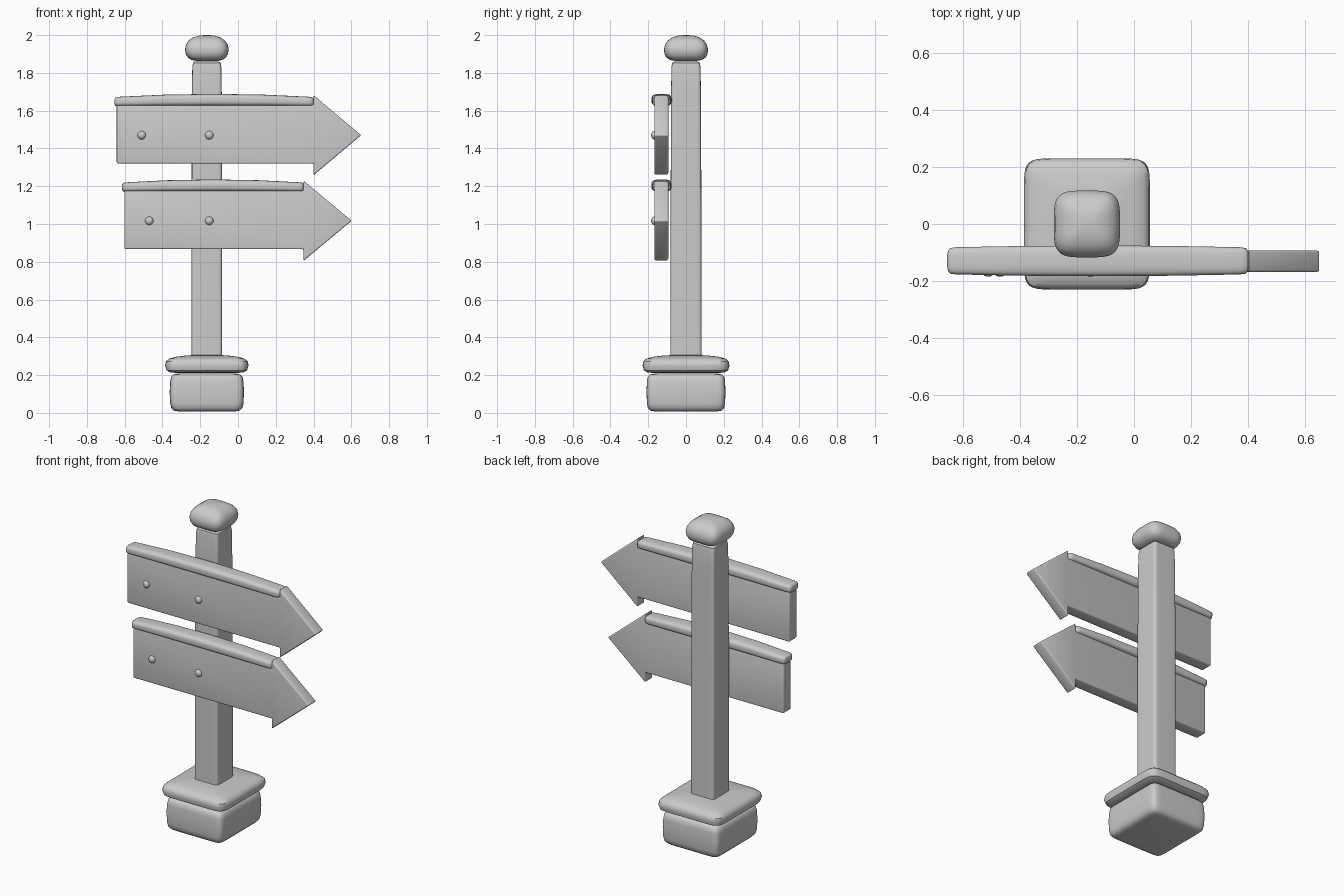
import bpy, bmesh, math
from mathutils import Vector

cube = bpy.data.objects.get("Cube")
if cube:
    bpy.data.objects.remove(cube, do_unlink=True)

grey = bpy.data.materials.new("plain grey")
grey.use_nodes = True
colour = (0.6, 0.6, 0.6, 1)
grey.diffuse_color = colour
grey.node_tree.nodes["Principled BSDF"].inputs["Base Color"].default_value = colour

POST_X = -0.165


def finish(name, bm, angle=40):
    bmesh.ops.recalc_face_normals(bm, faces=bm.faces)
    mesh = bpy.data.meshes.new(name)
    bm.to_mesh(mesh)
    bm.free()
    mesh.materials.append(grey)
    obj = bpy.data.objects.new(name, mesh)
    bpy.context.collection.objects.link(obj)
    bpy.ops.object.select_all(action="DESELECT")
    obj.select_set(True)
    bpy.context.view_layer.objects.active = obj
    bpy.ops.object.shade_smooth_by_angle(angle=math.radians(angle))
    return obj


def loft(name, rings, power, place, angle=40, steps=48):
    """Skin rounded-square rings (position, half width, half depth)."""
    bm = bmesh.new()
    loops = []
    for pos, a, b in rings:
        loop = []
        for i in range(steps):
            t = math.tau * (i + 0.5) / steps
            c, s = math.cos(t), math.sin(t)
            u = math.copysign(abs(c) ** (2 / power), c) * a
            v = math.copysign(abs(s) ** (2 / power), s) * b
            loop.append(bm.verts.new(place(pos, u, v)))
        loops.append(loop)
    for low, high in zip(loops, loops[1:]):
        for i in range(steps):
            j = (i + 1) % steps
            bm.faces.new((low[i], low[j], high[j], high[i]))
    bm.faces.new(loops[0])
    bm.faces.new(loops[-1])
    return finish(name, bm, angle)


def upright(name, rings, power, y=0.0):
    return loft(name, rings, power, lambda p, u, v: Vector((POST_X + u, y + v, p)))


# Foot block, slab, post and cap
upright("base_block", [(0.008, 0.15, 0.165), (0.012, 0.175, 0.19), (0.025, 0.188, 0.202),
                       (0.05, 0.194, 0.207), (0.11, 0.197, 0.209), (0.165, 0.194, 0.207),
                       (0.19, 0.189, 0.203), (0.202, 0.178, 0.192), (0.208, 0.155, 0.17)], 12)
upright("base_slab", [(0.212, 0.17, 0.18), (0.215, 0.195, 0.205), (0.225, 0.213, 0.223),
                      (0.25, 0.221, 0.23), (0.272, 0.217, 0.226), (0.287, 0.2, 0.21),
                      (0.297, 0.165, 0.175), (0.304, 0.11, 0.115), (0.307, 0.05, 0.05)], 9)
upright("post", [(0.28, 0.081, 0.083), (1.0, 0.081, 0.082), (1.7, 0.079, 0.079),
                 (1.83, 0.077, 0.077), (1.853, 0.073, 0.073), (1.861, 0.062, 0.062)], 10)
upright("post_cap", [(1.863, 0.055, 0.055), (1.868, 0.08, 0.083), (1.88, 0.1, 0.103),
                     (1.9, 0.112, 0.114), (1.925, 0.116, 0.117), (1.95, 0.111, 0.111),
                     (1.972, 0.096, 0.096), (1.988, 0.072, 0.072), (1.997, 0.042, 0.042),
                     (2.0, 0.012, 0.012)], 4)


def sign_board(name, left, neck, tip, z):
    """Arrow outline extruded through the board thickness."""
    outline = [(left, z - 0.15), (neck, z - 0.15), (neck, z - 0.212), (tip, z),
               (neck, z + 0.212), (neck, z + 0.16), (left, z + 0.16)]
    bm = bmesh.new()
    face = bm.faces.new([bm.verts.new((x, -0.168, h)) for x, h in outline])
    out = bmesh.ops.extrude_face_region(bm, geom=[face])
    moved = [g for g in out["geom"] if isinstance(g, bmesh.types.BMVert)]
    bmesh.ops.translate(bm, verts=moved, vec=(0, 0.075, 0))
    bmesh.ops.recalc_face_normals(bm, faces=bm.faces)
    bmesh.ops.bevel(bm, geom=bm.edges[:], offset=0.008, segments=3,
                    profile=0.5, affect="EDGES", clamp_overlap=True)
    finish(name, bm, 35)


def top_strip(name, left, right, z):
    """Soft rounded strip lying along the upper edge, slightly arched."""
    mid, half = (left + right) / 2, (right - left) / 2
    rings = []
    for t, size in ((-1, 0.45), (-0.995, 0.75), (-0.98, 0.95), (-0.94, 1), (-0.5, 1),
                    (0, 1), (0.5, 1), (0.94, 1), (0.98, 0.95), (0.995, 0.75), (1, 0.45)):
        arch = 1 - t * t
        rings.append((mid + half * t, size * (0.047 + 0.007 * arch),
                      size * (0.025 + 0.007 * arch)))

    def place(x, u, v):
        arch = 1 - ((x - mid) / half) ** 2
        return Vector((x, -0.129 + u, z + 0.01 * arch + v))

    loft(name, rings, 3.2, place, 50, 32)


def nail(name, x, z):
    bm = bmesh.new()
    bmesh.ops.create_uvsphere(bm, u_segments=20, v_segments=12, radius=0.022)
    for v in bm.verts:
        v.co = (v.co.x + x, v.co.y * 0.8 - 0.167, v.co.z + z)
    finish(name, bm, 60)


# Two arrow signs, each with its strip and pair of nails
for label, left, neck, tip, z, nail_x in (("upper", -0.642, 0.4, 0.652, 1.47, -0.51),
                                          ("lower", -0.602, 0.347, 0.602, 1.017, -0.47)):
    sign_board(label + "_sign", left, neck, tip, z)
    top_strip(label + "_sign_strip", left - 0.012, neck + 0.002, z + 0.177)
    nail(label + "_outer_nail", nail_x, z)
    nail(label + "_inner_nail", -0.152, z)
